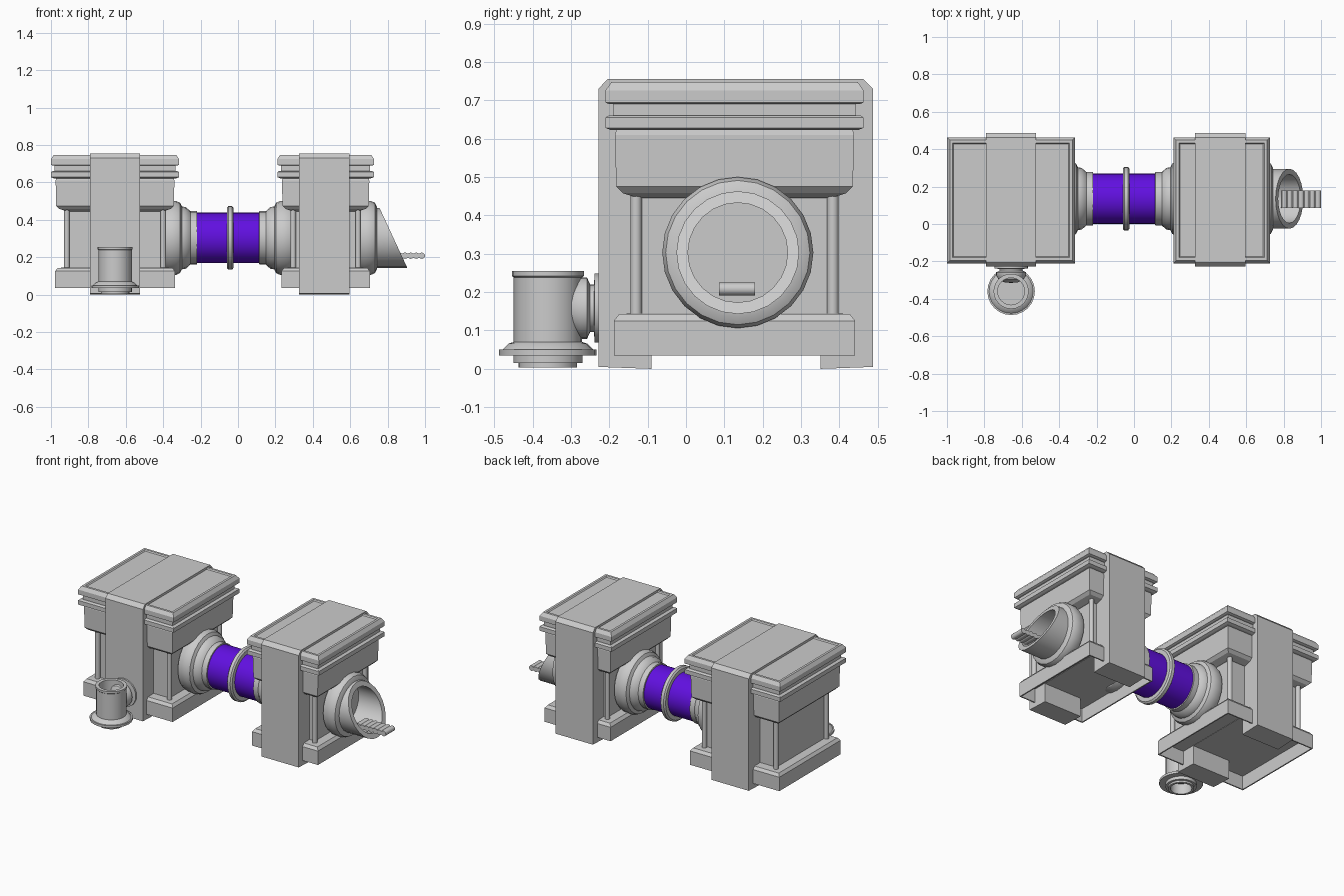
import bpy, bmesh, math
from mathutils import Vector

if "Cube" in bpy.data.objects:
    bpy.data.objects.remove(bpy.data.objects["Cube"])


def material(name, rgb):
    m = bpy.data.materials.new(name)
    m.diffuse_color = (*rgb, 1)
    m.use_nodes = True
    m.node_tree.nodes["Principled BSDF"].inputs["Base Color"].default_value = m.diffuse_color
    return m


GREY = material("light_grey", (0.6, 0.6, 0.6))
PURPLE = material("purple", (0.12, 0.005, 0.75))


def finish(name, bm, mat=GREY, smooth=False):
    bmesh.ops.remove_doubles(bm, verts=bm.verts, dist=1e-5)
    bmesh.ops.recalc_face_normals(bm, faces=bm.faces)
    if smooth:
        for f in bm.faces:
            f.smooth = True
        for e in bm.edges:
            e.smooth = e.is_manifold and e.calc_face_angle() < math.radians(32)
    me = bpy.data.meshes.new(name)
    bm.to_mesh(me)
    bm.free()
    me.materials.append(mat)
    ob = bpy.data.objects.new(name, me)
    bpy.context.collection.objects.link(ob)
    return ob


def bridge(bm, rings):
    for a, b in zip(rings, rings[1:]):
        n = len(a)
        for i in range(n):
            j = (i + 1) % n
            bm.faces.new((a[i], a[j], b[j], b[i]))


def lathe(name, pts, centre, axis, mat=GREY, seg=24, move=None):
    """Revolve (position along axis, radius) points; position is absolute."""
    bm = bmesh.new()
    rings = []
    for a, r in pts:
        ring = []
        for i in range(seg):
            t = math.tau * i / seg
            u, v = r * math.cos(t), r * math.sin(t)
            p = Vector({'X': (a, centre[0] + u, centre[1] + v),
                        'Y': (centre[0] + u, a, centre[1] + v),
                        'Z': (centre[0] + u, centre[1] + v, a)}[axis])
            ring.append(bm.verts.new(move(p) if move else p))
        rings.append(ring)
    bridge(bm, rings)
    return finish(name, bm, mat, True)


def loft(name, x0, x1, layers, y0=-0.21, y1=0.463):
    """Stack of rectangles, each given as (inset, z), capped at both ends."""
    bm = bmesh.new()
    rings = [[bm.verts.new(p) for p in ((x0 + d, y0 + d, z), (x1 - d, y0 + d, z),
                                        (x1 - d, y1 - d, z), (x0 + d, y1 - d, z))]
             for d, z in layers]
    bridge(bm, rings)
    bm.faces.new(rings[0])
    bm.faces.new(rings[-1])
    return finish(name, bm)


def extrude_yz(name, x0, x1, profile):
    bm = bmesh.new()
    rings = [[bm.verts.new((x, y, z)) for y, z in profile] for x in (x0, x1)]
    bridge(bm, rings)
    bm.faces.new(rings[0])
    bm.faces.new(rings[1])
    return finish(name, bm)


# Two housings with base, recessed body, overhanging head, lids, columns and strap
STRAP = [(-0.228, 0.005), (-0.228, 0.73), (-0.205, 0.755), (0.463, 0.755), (0.487, 0.73),
         (0.487, 0.005), (0.35, 0.0), (0.35, 0.12), (-0.09, 0.12), (-0.09, 0.0)]
for side, x0, x1, sx in (("left", -1.0, -0.315, -0.657), ("right", 0.21, 0.727, 0.461)):
    loft(side + "_base", x0, x1, [(0.03, 0.122), (0.03, 0.035), (0.022, 0.035),
                                  (0.022, 0.125), (0.036, 0.143), (0.1, 0.145)])
    loft(side + "_body", x0, x1, [(0.092, 0.14), (0.092, 0.46)])
    loft(side + "_head", x0, x1, [(0.085, 0.445), (0.045, 0.458), (0.028, 0.475),
                                  (0.025, 0.61), (0.03, 0.63)])
    loft(side + "_lower_lid", x0, x1, [(0.015, 0.622), (0.0, 0.628), (0.0, 0.655), (0.008, 0.66),
                                       (0.02, 0.66), (0.02, 0.69)])
    loft(side + "_upper_lid", x0, x1, [(0.01, 0.69), (0.0, 0.694), (0.0, 0.725), (0.015, 0.747),
                                       (0.03, 0.747), (0.036, 0.74)])
    for i, cx in enumerate((x0 + 0.085, x1 - 0.085)):
        for j, cy in enumerate((-0.13, 0.383)):
            lathe(f"{side}_column_{i}{j}", [(0.14, 0.015), (0.46, 0.015)], (cx, cy), 'Z', seg=12)
    extrude_yz(side + "_strap", sx - 0.134, sx + 0.134, STRAP)

# Pipe flanges on the housing walls
PC = (0.135, 0.303)
FLANGE = [(0, 0.165), (0.015, 0.187), (0.04, 0.197), (0.08, 0.197), (0.1, 0.188), (0.11, 0.168)]
NECK = [(0.13, 0.165), (0.15, 0.148), (0.155, 0.143), (0.19, 0.143), (0.192, 0.13)]
for name, wall, s, prof in (("left_flange", -0.41, 1, FLANGE + NECK),
                            ("right_flange", 0.304, -1, FLANGE + NECK),
                            ("outlet_flange", 0.632, 1, FLANGE + [(0.112, 0.15)])):
    lathe(name, [(wall + s * a, r) for a, r in prof], PC, 'X')

# Purple connecting pipe with a middle ring
lathe("connecting_pipe", [(-0.22, 0.135), (0.112, 0.135)], PC, 'X', PURPLE, 32)
lathe("pipe_ring", [(-0.06, 0.13), (-0.06, 0.16), (-0.052, 0.17), (-0.032, 0.17),
                    (-0.024, 0.16), (-0.024, 0.13)], PC, 'X', seg=32)


# Outlet pipe with a slanted mouth
def slant(p):
    if p.x > 0.8:
        p.x = 0.757 + (0.463 - p.z) * 0.463
    return p


lathe("outlet_pipe", [(0.68, 0.16), (0.9, 0.16), (0.9, 0.13), (0.68, 0.13), (0.68, 0.0)],
      PC, 'X', move=slant)

# Flat tongue with rollers in the outlet
extrude_yz("tongue_plate", 0.785, 0.985, [(0.09, 0.197), (0.09, 0.219), (0.178, 0.219), (0.178, 0.197)])
for i in range(7):
    lathe(f"tongue_roller_{i}", [(0.086, 0), (0.086, 0.017), (0.18, 0.017), (0.18, 0)],
          (0.803 + i * 0.03, 0.208), 'Y', seg=12)

# Small upright pot on the front with its side connector
lathe("pot", [(0.07, 0.0), (0.07, 0.072), (0.255, 0.072), (0.255, 0.094), (0.242, 0.094), (0.238, 0.089),
              (0.07, 0.089), (0.066, 0.102), (0.05, 0.118), (0.05, 0.127), (0.035, 0.127),
              (0.035, 0.09), (0.015, 0.09), (0.015, 0.076), (0.003, 0.076), (0.003, 0.062),
              (0.07, 0.062)], (-0.657, -0.36), 'Z')
lathe("pot_connector", [(-0.315, 0.0), (-0.312, 0.035), (-0.298, 0.066), (-0.275, 0.08),
                        (-0.258, 0.08), (-0.25, 0.062), (-0.24, 0.062), (-0.238, 0.09),
                        (-0.222, 0.09)], (-0.657, 0.158), 'Y')
